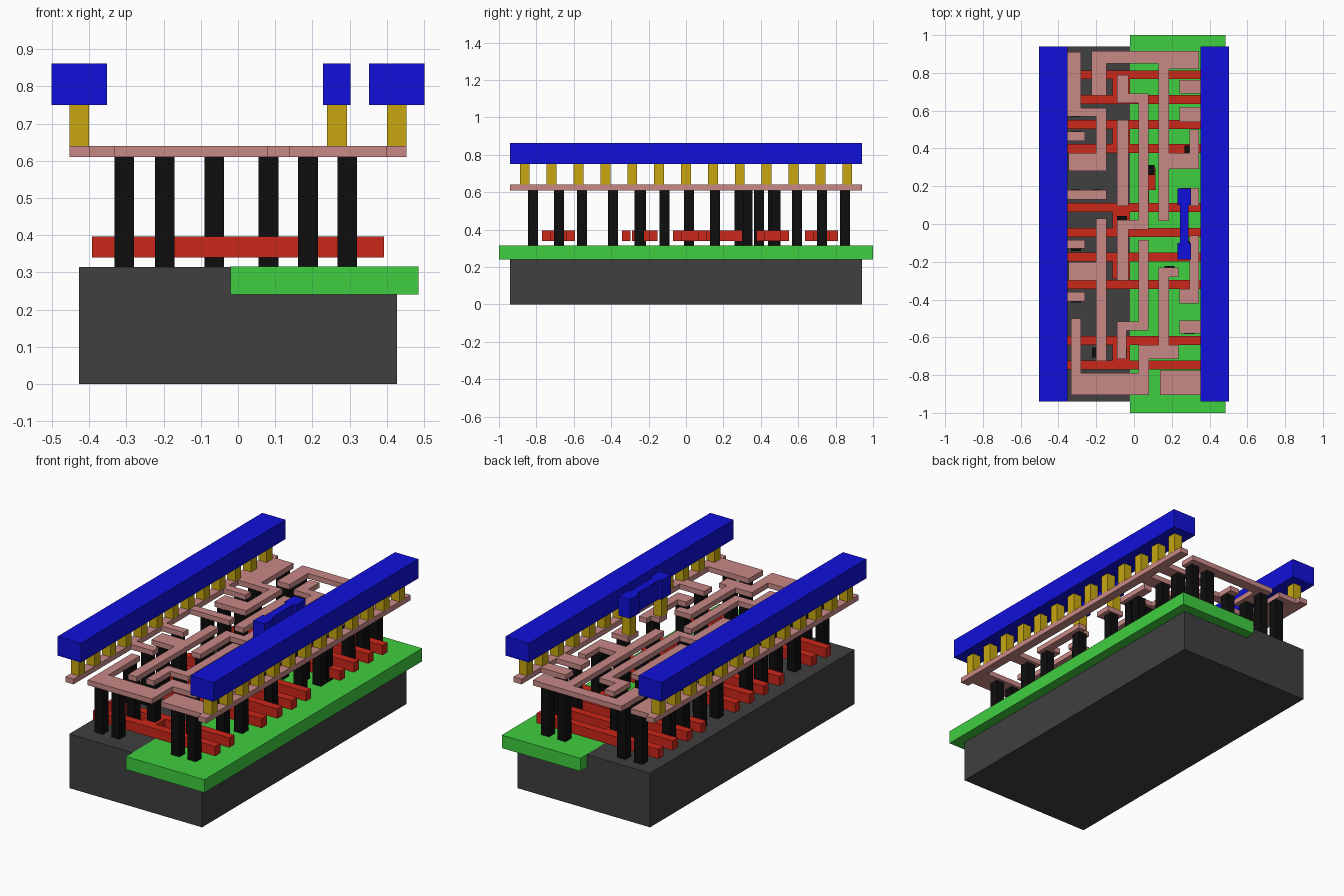
import bpy, bmesh


def material(name, rgb):
    m = bpy.data.materials.new(name)
    m.diffuse_color = (*rgb, 1)
    return m


DARK = material("dark_grey", (0.05, 0.05, 0.05))
GREEN = material("green", (0.05, 0.62, 0.05))
RED = material("red", (0.6, 0.02, 0.01))
BLACK = material("black", (0.004, 0.004, 0.004))
PINK = material("pink", (0.58, 0.25, 0.24))
GOLD = material("gold", (0.58, 0.39, 0.005))
BLUE = material("blue", (0.005, 0.005, 0.7))


def slabs(name, rects, z0, z1, mat):
    """One object made of boxes; each rect is (x0, x1, y0, y1)."""
    bm = bmesh.new()
    for x0, x1, y0, y1 in rects:
        for v in bmesh.ops.create_cube(bm, size=1)["verts"]:
            v.co = (x1 if v.co.x > 0 else x0,
                    y1 if v.co.y > 0 else y0,
                    z1 if v.co.z > 0 else z0)
    mesh = bpy.data.meshes.new(name)
    bm.to_mesh(mesh)
    bm.free()
    mesh.materials.append(mat)
    ob = bpy.data.objects.new(name, mesh)
    bpy.context.collection.objects.link(ob)
    return ob


def posts(name, points, z0, z1, mat, h=0.0265):
    """Square pillars centred on the given points."""
    return slabs(name, [(x - h, x + h, y - h, y + h) for x, y in points], z0, z1, mat)


L = 0.94   # half length of the cell
TOP = 0.315

# Base block and the well sunk into it
slabs("substrate", [(-0.427, 0.427, -L, L)], 0, TOP, DARK)
slabs("well", [(-0.02, 0.485, -1, 1)], 0.24, TOP + 0.0005, GREEN)

# Gate strips crossing the cell, with landing pads between neighbours
gates = [0.79, 0.66, 0.527, 0.4, 0.087, -0.045, -0.175, -0.32, -0.617, -0.747]
slabs("gate_strips", [(-0.393, 0.393, y - 0.0235, y + 0.0235) for y in gates],
      0.34, 0.396, RED)
slabs("gate_pads", [
    (-0.113, -0.02, 0.66, 0.79), (-0.113, -0.02, 0.4, 0.527),
    (-0.113, -0.02, -0.045, 0.087), (-0.113, -0.02, -0.29, -0.175),
    (-0.113, -0.02, -0.747, -0.617), (0.03, 0.115, 0.18, 0.3),
    (0.03, 0.08, 0.087, 0.18)], 0.34, 0.396, RED)

# Lower contact pillars, column by column
columns = {
    -0.306: [0.85, 0.594, 0.465, 0.31, 0.155, -0.116, -0.25, -0.39, -0.556, -0.818],
    -0.197: [0.85, 0.727, 0.31, 0.155, -0.25, -0.68, -0.818],
    -0.064: [0.727, 0.48, 0.016, -0.24, -0.68],
    0.082: [0.285],
    0.188: [0.85, 0.33, -0.25, -0.68, -0.818],
    0.294: [0.85, 0.727, 0.594, 0.39, 0.33, 0.155, -0.116, -0.39, -0.556, -0.818],
}
posts("lower_contacts", [(x, y) for x, ys in columns.items() for y in ys],
      TOP, 0.612, BLACK)


def wiring(name, rects):
    return slabs(name, rects, 0.61, 0.64, PINK)


# Edge rails of the local wiring with their side taps
wiring("left_wiring_rail", [
    (-0.453, -0.4, -L, L), (-0.4, -0.28, 0.615, 0.91), (-0.4, -0.26, 0.57, 0.615),
    (-0.4, -0.26, 0.44, 0.49), (-0.4, -0.145, 0.13, 0.18),
    (-0.4, -0.26, -0.13, -0.085), (-0.4, -0.26, -0.41, -0.36)])
wiring("right_wiring_rail", [
    (0.4, 0.453, -L, L), (0.24, 0.4, 0.69, 0.763), (0.24, 0.4, 0.54, 0.62),
    (0.24, 0.4, -0.58, -0.51), (0.137, 0.4, -0.905, -0.775)])

# Signal tracks of the local wiring
wiring("output_track", [
    (-0.225, 0.345, 0.85, 0.915), (0.185, 0.345, 0.82, 0.85),
    (-0.225, -0.145, 0.68, 0.85), (0.13, 0.185, 0.016, 0.85),
    (0.185, 0.345, 0.29, 0.376), (0.295, 0.345, 0.376, 0.5)])
wiring("upper_left_track", [
    (-0.2, -0.145, 0.376, 0.615), (-0.347, -0.145, 0.28, 0.376),
    (-0.26, -0.2, 0.57, 0.615)])
wiring("upper_middle_track", [
    (-0.09, -0.03, 0.64, 0.79), (-0.03, 0.077, 0.64, 0.69),
    (0.025, 0.077, -0.03, 0.64), (-0.09, 0.025, -0.03, 0.02),
    (-0.09, -0.03, -0.3, -0.03)])
wiring("short_middle_track", [(-0.09, -0.03, 0.095, 0.55)])
wiring("lower_left_track", [
    (-0.2, -0.145, -0.725, 0.03), (-0.347, -0.2, -0.3, -0.2)])
wiring("lower_middle_track", [
    (0.025, 0.077, -0.565, -0.085), (-0.09, 0.025, -0.565, -0.515),
    (-0.09, -0.04, -0.715, -0.565)])
wiring("front_track", [
    (-0.333, -0.28, -0.79, -0.5), (-0.333, 0.08, -0.905, -0.79),
    (0.025, 0.08, -0.79, -0.64), (0.08, 0.235, -0.715, -0.64),
    (0.13, 0.185, -0.64, -0.23), (0.185, 0.235, -0.28, -0.23)])
wiring("right_track", [
    (0.295, 0.345, -0.42, -0.06), (0.24, 0.295, -0.17, -0.1),
    (0.24, 0.295, -0.42, -0.345)])
wiring("right_pad", [(0.24, 0.345, 0.095, 0.19)])

# Upper contact pillars under the power rails and the bridge
PITCH = 0.1437
rows = [i * PITCH for i in range(-6, 7)]
for side, x in (("left", -0.427), ("right", 0.427)):
    posts(side + "_upper_contacts", [(x, y) for y in rows], 0.64, 0.75, GOLD)
    slabs(side + "_power_rail", [(x - 0.075, x + 0.075, -L, L)], 0.75, 0.862, BLUE)
posts("bridge_contacts", [(0.266, PITCH), (0.266, -PITCH)], 0.64, 0.75, GOLD)

# Small dumbbell bridge in the top metal
slabs("bridge", [
    (0.229, 0.302, 0.10, 0.188), (0.229, 0.302, -0.188, -0.10),
    (0.244, 0.288, -0.10, 0.10)], 0.75, 0.862, BLUE)
